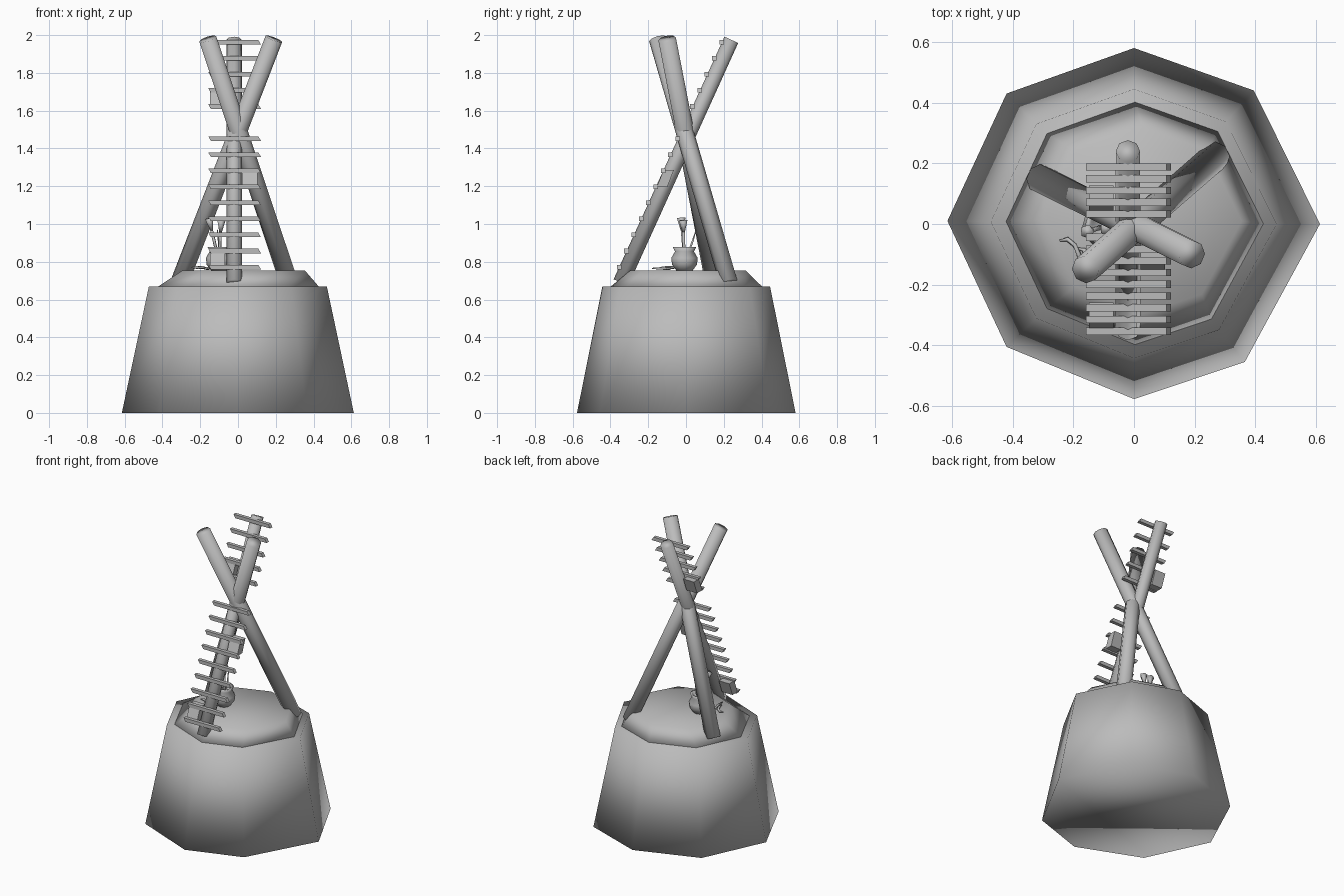
import bpy, bmesh, math
from mathutils import Vector

cube = bpy.data.objects.get("Cube")
if cube:
    bpy.data.objects.remove(cube, do_unlink=True)

grey = bpy.data.materials.new("plain_grey")
grey.use_nodes = True
grey.diffuse_color = (0.5, 0.5, 0.5, 1)
grey.node_tree.nodes["Principled BSDF"].inputs["Base Color"].default_value = (0.5, 0.5, 0.5, 1)


def add_object(name, bm, smooth=True):
    bmesh.ops.recalc_face_normals(bm, faces=bm.faces)
    for f in bm.faces:
        f.smooth = smooth
    mesh = bpy.data.meshes.new(name)
    bm.to_mesh(mesh)
    bm.free()
    mesh.materials.append(grey)
    obj = bpy.data.objects.new(name, mesh)
    bpy.context.collection.objects.link(obj)
    return obj


def loft(name, rings, smooth=True):
    """Skin a stack of rings and cap both ends."""
    bm = bmesh.new()
    loops = [[bm.verts.new(p) for p in ring] for ring in rings]
    n = len(loops[0])
    for a, b in zip(loops, loops[1:]):
        for i in range(n):
            j = (i + 1) % n
            bm.faces.new((a[i], a[j], b[j], b[i]))
    bm.faces.new(loops[0][::-1])
    bm.faces.new(loops[-1])
    return add_object(name, bm, smooth)


def disc(centre, axis, radius, sides):
    turn = Vector((0, 0, 1)).rotation_difference(axis)
    return [Vector(centre) + turn @ Vector((radius * math.cos(t), radius * math.sin(t), 0))
            for t in (2 * math.pi * i / sides for i in range(sides))]


def rod(name, start, end, r1, r2, sides=8):
    a, b = Vector(start), Vector(end)
    axis = (b - a).normalized()
    return loft(name, [disc(a, axis, r1, sides), disc(b, axis, r2, sides)])


def tube(name, points, radius):
    """Thin tapered tube along a path."""
    pts = [Vector(p) for p in points]
    rings = []
    for i, p in enumerate(pts):
        axis = (pts[min(i + 1, len(pts) - 1)] - pts[max(i - 1, 0)]).normalized()
        r = radius * (0.4 if i in (0, len(pts) - 1) else 1)
        rings.append(disc(p, axis, r, 6))
    return loft(name, rings)


def box(name, centre, size, lean=(0, 0)):
    """Box whose top is shifted by lean in x and y."""
    cx, cy, cz = centre
    sx, sy, sz = (s / 2 for s in size)
    rings = []
    for side in (-1, 1):
        ox, oy = cx + side * lean[0] / 2, cy + side * lean[1] / 2
        rings.append([(ox + u * sx, oy + v * sy, cz + side * sz)
                      for u, v in ((-1, -1), (1, -1), (1, 1), (-1, 1))])
    return loft(name, rings, smooth=False)


# Uneven eight-sided outline shared by the mound and its cap
outline = [(0.613, 0), (0.395, 0.44), (0, 0.58), (-0.42, 0.43),
           (-0.615, 0.01), (-0.42, -0.405), (0, -0.577), (0.365, -0.455)]


def octagon(scale, z, dx=0, dy=0):
    return [(x * scale + dx, y * scale + dy, z) for x, y in outline]


loft("base_mound", [octagon(1, 0), octagon(0.767, 0.67)])
loft("base_cap", [octagon(0.71, 0.66), octagon(0.53, 0.753, 0.03, 0.01)])

# Three crossing logs
ladder_low, ladder_high = Vector((-0.02, -0.345, 0.69)), Vector((-0.02, 0.24, 1.975))
rod("ladder_log", ladder_low, ladder_high, 0.042, 0.04)
rod("right_back_log", (0.27, 0.225, 0.69), (-0.16, -0.15, 1.98), 0.048, 0.047)
rod("left_back_log", (-0.31, 0.15, 0.69), (0.19, -0.10, 1.98), 0.048, 0.047)


def log_y(z):
    t = (z - ladder_low.z) / (ladder_high.z - ladder_low.z)
    return ladder_low.y + t * (ladder_high.y - ladder_low.y)


# Rungs nailed to the front of the ladder log, with one missing
for i in range(15):
    if i == 5:
        continue
    z = 1.962 - 0.085 * i
    box(f"rung_{i + 1}", (-0.018, log_y(z) - 0.046, z), (0.265, 0.024, 0.024), (-0.014, 0))

# Small boxes hanging below rungs
for name, x, z in (("upper_box", -0.108, 1.66), ("middle_box", 0.062, 1.24),
                   ("lower_box", -0.108, 0.815)):
    box(name, (x, log_y(z) - 0.015, z), (0.08, 0.055, 0.09), (0, 0.035))

# Pot
pot = Vector((-0.1, -0.008, 0))
profile = [(0.04, 0.75), (0.066, 0.785), (0.07, 0.82), (0.05, 0.855), (0.062, 0.878), (0.045, 0.876),
           (0.038, 0.855)]
loft("pot", [disc(pot + Vector((0, 0, z)), Vector((0, 0, 1)), r, 12) for r, z in profile])

# Stems with flared heads standing in the pot
for i, tip in enumerate(((-0.155, -0.025, 1.03), (-0.09, -0.015, 1.02))):
    foot, top = pot + Vector((0, 0, 0.8)), Vector(tip)
    neck = foot.lerp(top, 0.72)
    rod(f"stem_{i + 1}", foot, neck, 0.008, 0.008, 6)
    rod(f"stem_head_{i + 1}", neck, top, 0.008, 0.024, 5)
tube("bent_stem", [pot + Vector((0, 0, 0.8)), pot + Vector((0, 0.04, 0.9)),
                   pot + Vector((-0.01, 0.062, 0.97))], 0.006)

# Curved tool lying on the cap
tube("hook_blade", [(-0.245, -0.055, 0.77), (-0.22, -0.05, 0.77), (-0.195, -0.07, 0.77),
                    (-0.182, -0.1, 0.77), (-0.175, -0.135, 0.77)], 0.008)
tube("hook_handle", [(-0.19, -0.08, 0.765), (-0.165, -0.085, 0.765), (-0.155, -0.12, 0.765),
                     (-0.15, -0.18, 0.765)], 0.008)
